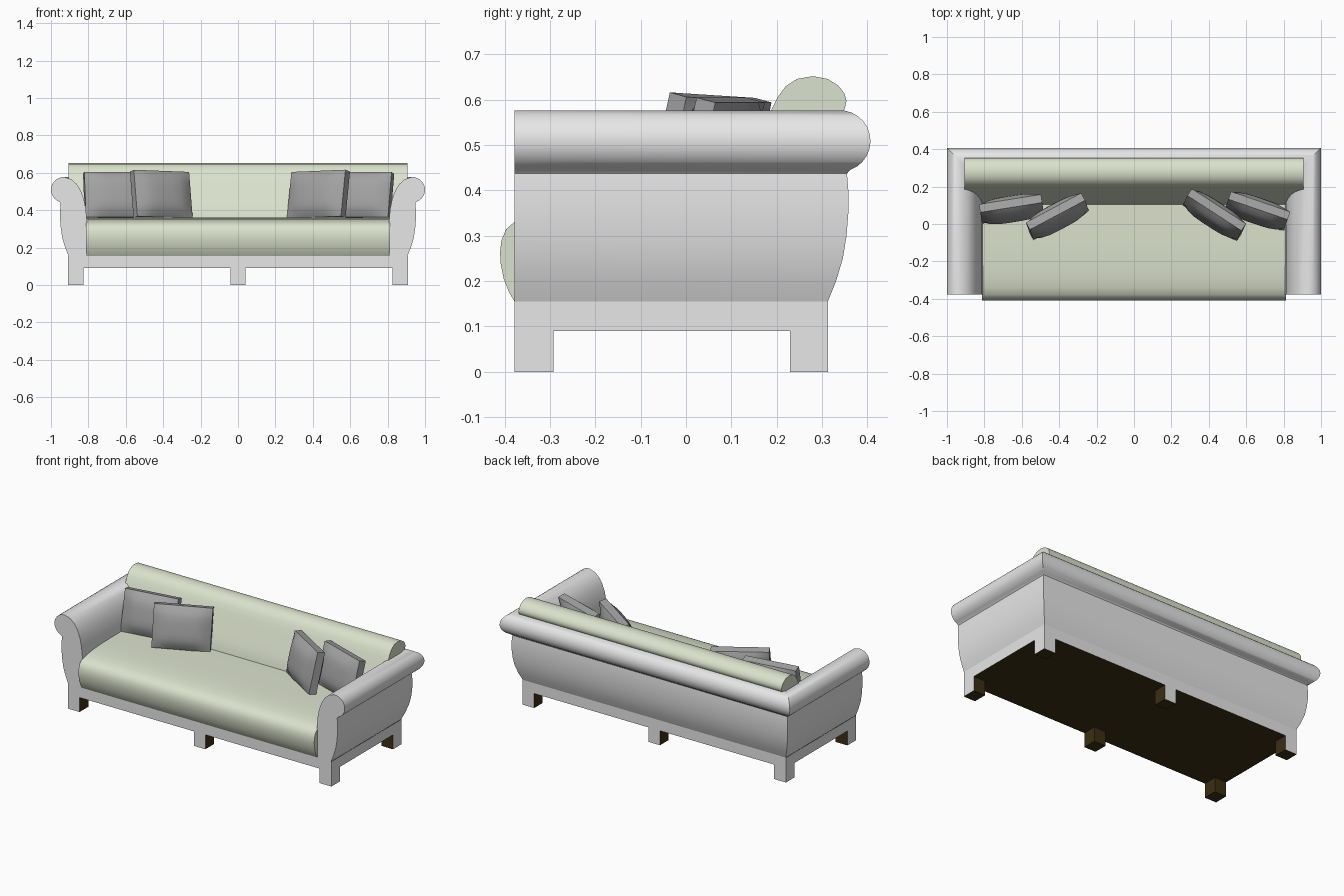
import bpy, bmesh, math
from mathutils import Matrix, Euler

if "Cube" in bpy.data.objects:
    bpy.data.objects.remove(bpy.data.objects["Cube"])


def material(name, rgb):
    m = bpy.data.materials.new(name)
    m.diffuse_color = (*rgb, 1)
    m.use_nodes = True
    m.node_tree.nodes["Principled BSDF"].inputs["Base Color"].default_value = m.diffuse_color
    return m


GREY = material("light grey fabric", (0.80, 0.80, 0.80))
CREAM = material("pale green cream fabric", (0.71, 0.76, 0.61))
DARK = material("dark grey fabric", (0.36, 0.36, 0.365))
BROWN = material("dark brown wood", (0.045, 0.028, 0.006))


def finish(bm, name, mats, angle=40):
    bmesh.ops.recalc_face_normals(bm, faces=bm.faces)
    me = bpy.data.meshes.new(name)
    bm.to_mesh(me)
    bm.free()
    for m in mats:
        me.materials.append(m)
    for p in me.polygons:
        p.use_smooth = True
    me.set_sharp_from_angle(angle=math.radians(angle))
    ob = bpy.data.objects.new(name, me)
    bpy.context.collection.objects.link(ob)
    return ob


def loft(name, rings, mat, angle=40):
    """Join closed rings of points in order and cap both ends."""
    bm = bmesh.new()
    vs = [[bm.verts.new(p) for p in r] for r in rings]
    n = len(vs[0])
    for a, b in zip(vs, vs[1:]):
        for i in range(n):
            j = (i + 1) % n
            bm.faces.new((a[i], a[j], b[j], b[i]))
    bm.faces.new(vs[0])
    bm.faces.new(vs[-1])
    return finish(bm, name, [mat], angle)


def box(name, x0, x1, y0, y1, z0, z1):
    """Wooden box: faces on the sofa's outer sides are covered in grey."""
    bm = bmesh.new()
    bmesh.ops.create_cube(bm, size=1)
    for v in bm.verts:
        v.co = (x1 if v.co.x > 0 else x0, y1 if v.co.y > 0 else y0,
                z1 if v.co.z > 0 else z0)
    for f in bm.faces:
        c = f.calc_center_median()
        outer = abs(c.x) > X - 0.001 or c.y < FRONT + 0.001 or c.y > BACK - 0.001
        f.material_index = 0 if outer else 1
    return finish(bm, name, [GREY, BROWN])


X, FRONT, BACK = 0.908, -0.378, 0.313

# Base rail and six legs
box("base_rail", -X, X, FRONT, BACK, 0.09, 0.155)
for label, xa, xb in (("left", -X, -0.827), ("middle", -0.04, 0.04), ("right", 0.827, X)):
    box("front_leg_" + label, xa, xb, FRONT, -0.292, 0, 0.09)
    box("back_leg_" + label, xa, xb, 0.229, BACK, 0, 0.09)

# Arms and back: one rolled profile (outward offset, height) mitred round three sides
shell = [(0, .155), (.018, .2), (.033, .25), (.041, .3), (.045, .35), (.045, .4), (.042, .437)]
for k in range(13):
    a = math.radians(-70 + k * 165 / 12)
    shell.append((.026 + .068 * math.cos(a), .509 + .068 * math.sin(a)))
shell += [(-.015, .565), (-.043, .54), (-.065, .505), (-.082, .46), (-.092, .41),
          (-.098, .35), (-.10, .155)]
rings = []
for sx, back in ((-1, False), (-1, True), (1, True), (1, False)):
    rings.append([(sx * (X - .002 + d), BACK + d if back else FRONT, z) for d, z in shell])
loft("arms_and_back", rings, GREY)

# Seat and back cushions, profiles in (y, z)
seat = [(-.378, .155), (-.39, .175), (-.402, .205), (-.409, .24), (-.41, .265), (-.407, .29),
        (-.397, .314), (-.378, .331), (-.34, .344), (-.28, .353), (-.2, .358), (-.1, .36),
        (.2, .36), (.2, .155)]
rest = [(.10, .34), (.107, .38), (.125, .43), (.147, .48), (.168, .53), (.187, .575),
        (.203, .607), (.22, .63), (.245, .646), (.28, .652), (.312, .646), (.335, .632),
        (.349, .615), (.354, .597), (.35, .58), (.335, .565), (.28, .55), (.28, .34)]
for label, s in (("left", -1), ("right", 1)):
    loft("seat_cushion_" + label,
         [[(s * x, y, z) for y, z in seat] for x in (0, .812)], CREAM)
    loft("back_cushion_" + label,
         [[(s * x, y, z) for y, z in rest] for x in (0, .906)], CREAM)


# Scatter pillows: square boxes swelling towards the middle
def pillow(name, loc, yaw, roll, tilt, w, h):
    bm = bmesh.new()
    bmesh.ops.create_cube(bm, size=1)
    bmesh.ops.subdivide_edges(bm, edges=bm.edges[:], cuts=7, use_grid_fill=True)
    for v in bm.verts:
        x, y, z = v.co
        t = .045 + .075 * (1 - (2 * x) ** 4) * (1 - (2 * z) ** 4)
        v.co = (x * w, y * t, z * h)
    rot = Euler([math.radians(a) for a in (-tilt, roll, yaw)]).to_matrix().to_4x4()
    bm.transform(Matrix.Translation(loc) @ rot)
    finish(bm, name, [DARK])


pillow("pillow_left_outer", (-.655, .08, .478), 9, 0, 14, .335, .25)
pillow("pillow_left_inner", (-.41, .04, .481), 28, 2, 13, .335, .255)
pillow("pillow_right_inner", (.43, .05, .481), -33, -2, 13, .345, .255)
pillow("pillow_right_outer", (.66, .07, .478), -19, 0, 14, .335, .25)
